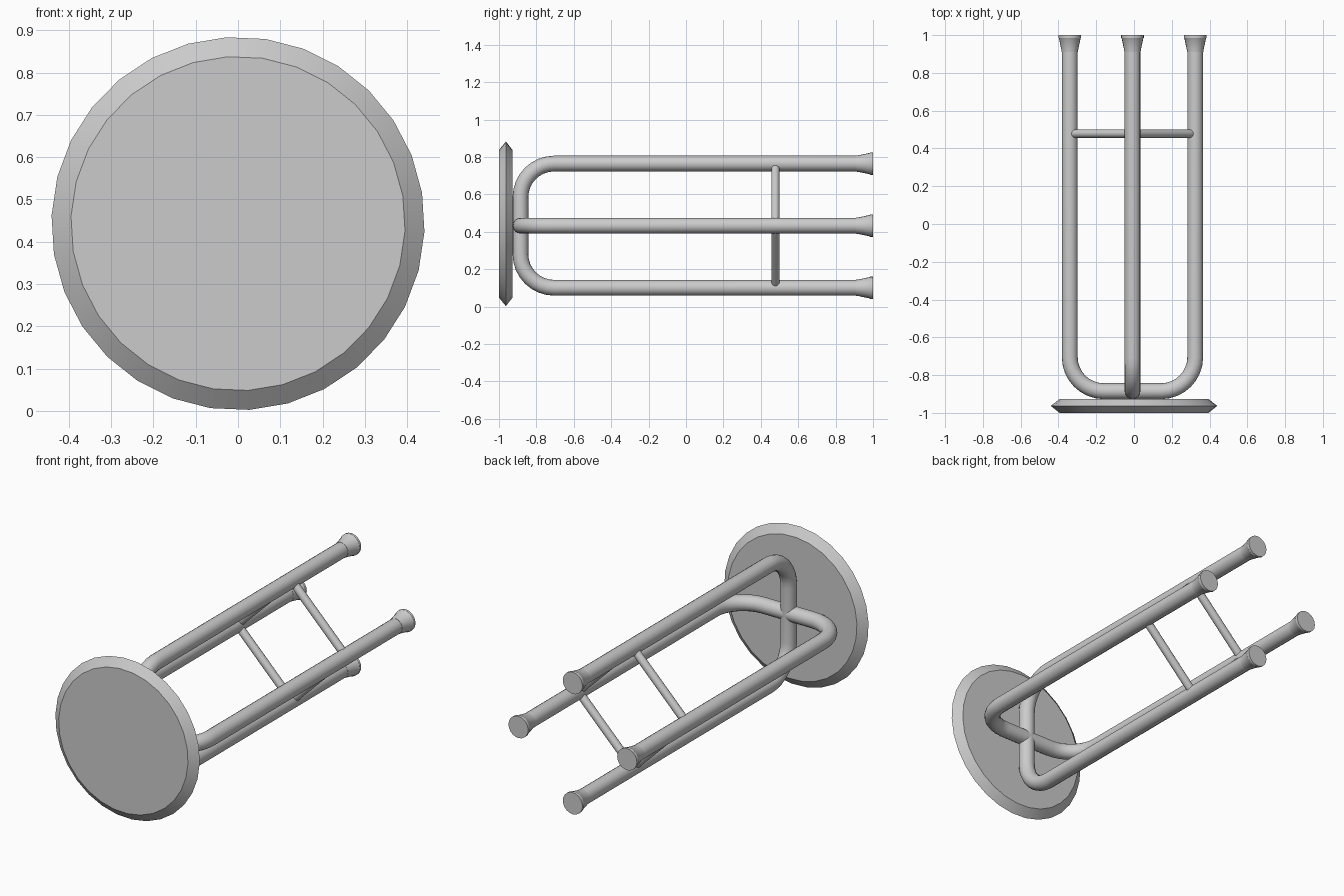
import bpy, bmesh
from math import sin, cos, pi, radians
from mathutils import Vector, Matrix

if "Cube" in bpy.data.objects:
    bpy.data.objects.remove(bpy.data.objects["Cube"])

CX, CZ = -0.008, 0.433      # axis of the leg frame
SPAN = 0.332                # leg distance from that axis
TUBE = 0.042


def finish(obj, angle=35):
    bpy.ops.object.select_all(action='DESELECT')
    obj.select_set(True)
    bpy.context.view_layer.objects.active = obj
    bpy.ops.object.shade_smooth_by_angle(angle=radians(angle))


def lathe(name, profile, centre, sides, offset=0.0, angle=35):
    """Revolve (y, radius) points around a y-parallel axis, closing both ends."""
    bm = bmesh.new()
    rings = []
    for y, r in profile:
        rings.append([bm.verts.new((centre[0] + r * cos(offset + 2 * pi * i / sides), y,
                                    centre[1] + r * sin(offset + 2 * pi * i / sides)))
                      for i in range(sides)])
    for a, b in zip(rings, rings[1:]):
        for i in range(sides):
            j = (i + 1) % sides
            bm.faces.new((a[i], a[j], b[j], b[i]))
    for ring in (rings[0], rings[-1]):
        bm.faces.new(ring)
    bmesh.ops.recalc_face_normals(bm, faces=bm.faces)
    mesh = bpy.data.meshes.new(name)
    bm.to_mesh(mesh)
    bm.free()
    obj = bpy.data.objects.new(name, mesh)
    bpy.context.collection.objects.link(obj)
    finish(obj, angle)
    return obj


def tube(name, points, radius):
    """Round tube swept along a polyline."""
    curve = bpy.data.curves.new(name, 'CURVE')
    curve.dimensions = '3D'
    curve.bevel_depth = radius
    curve.bevel_resolution = 6
    curve.use_fill_caps = True
    spline = curve.splines.new('POLY')
    spline.points.add(len(points) - 1)
    for p, co in zip(spline.points, points):
        p.co = (*co, 1)
    obj = bpy.data.objects.new(name, curve)
    bpy.context.collection.objects.link(obj)
    bpy.ops.object.select_all(action='DESELECT')
    obj.select_set(True)
    bpy.context.view_layer.objects.active = obj
    bpy.ops.object.convert(target='MESH')
    finish(bpy.context.view_layer.objects.active)


# Round seat with a bevelled edge
lathe("seat", [(-1.0, 0.395), (-0.963, 0.441), (-0.927, 0.395)],
      (0, 0.443), 30, radians(-2.5), 15)

# Two crossed U-shaped leg frames
BASE, BEND = -0.885, 0.18
half = [(SPAN, 0.95)]
for i in range(9):
    t = i / 8 * pi / 2
    half.append((SPAN - BEND + BEND * cos(t), BASE + BEND - BEND * sin(t)))
path = half + [(-u, y) for u, y in reversed(half)]
tube("leg_frame_horizontal", [(CX + u, y, CZ) for u, y in path], TUBE)
tube("leg_frame_vertical", [(CX, y, CZ + u) for u, y in path], TUBE)

# Flared feet and the ring of braces between neighbouring legs
legs = [(CX + SPAN * cos(k * pi / 2), CZ + SPAN * sin(k * pi / 2)) for k in range(4)]
for k, (x, z) in enumerate(legs):
    lathe(f"foot_{k + 1}", [(0.91, 0.043), (0.925, 0.045), (0.982, 0.057), (0.986, 0.06), (1.0, 0.06)],
          (x, z), 20)
    nx, nz = legs[(k + 1) % 4]
    tube(f"brace_{k + 1}", [(x, 0.478, z), (nx, 0.478, nz)], 0.022)
